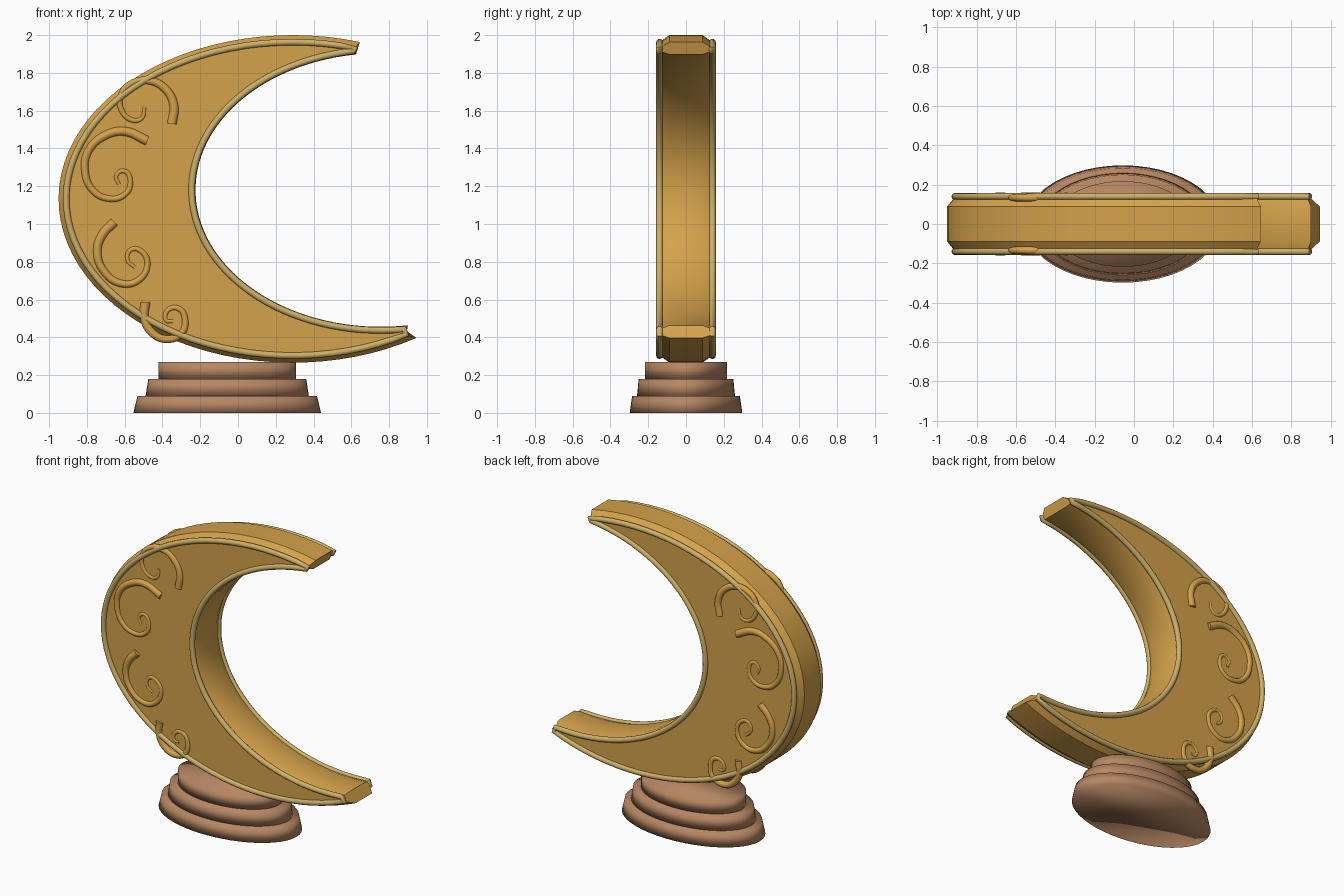
import bpy, bmesh
from math import acos, cos, sin, pi, radians

cube = bpy.data.objects.get("Cube")
if cube:
    bpy.data.objects.remove(cube)


def material(name, rgb):
    m = bpy.data.materials.new(name)
    m.use_nodes = True
    m.diffuse_color = (*rgb, 1)
    bsdf = next(n for n in m.node_tree.nodes if n.type == 'BSDF_PRINCIPLED')
    bsdf.inputs["Base Color"].default_value = (*rgb, 1)
    return m


gold = material("warm gold", (0.66, 0.36, 0.07))
pale_gold = material("pale gold", (0.61, 0.43, 0.14))
wood = material("brown wood", (0.47, 0.24, 0.125))

STEPS = 56
FACE_Y = 0.14    # flat front and back
RIM_Y = 0.088    # where the chamfer meets the rim


def activate(obj):
    bpy.ops.object.select_all(action='DESELECT')
    obj.select_set(True)
    bpy.context.view_layer.objects.active = obj


def add_mesh(name, bm, mat):
    bmesh.ops.recalc_face_normals(bm, faces=bm.faces)
    mesh = bpy.data.meshes.new(name)
    bm.to_mesh(mesh)
    bm.free()
    obj = bpy.data.objects.new(name, mesh)
    bpy.context.collection.objects.link(obj)
    mesh.materials.append(mat)
    activate(obj)
    return obj


def arc(cx, cz, a, b, x_top, x_bottom):
    """Left side of an ellipse from its upper end to its lower end."""
    t0 = acos((x_top - cx) / a)
    t1 = 2 * pi - acos((x_bottom - cx) / a)
    ts = [t0 + (t1 - t0) * i / STEPS for i in range(STEPS + 1)]
    return [(cx + a * cos(t), cz + b * sin(t)) for t in ts]


def add_tube(name, points, depth, mat, closed=False, taper=1.0, kind='POLY'):
    """Round tube through 3D points, thinning towards its end."""
    curve = bpy.data.curves.new(name, 'CURVE')
    curve.dimensions = '3D'
    curve.bevel_depth = depth
    curve.bevel_resolution = 3
    curve.resolution_u = 6
    curve.use_fill_caps = True
    spline = curve.splines.new(kind)
    pts = spline.bezier_points if kind == 'BEZIER' else spline.points
    pts.add(len(points) - 1)
    for i, (pt, co) in enumerate(zip(pts, points)):
        pt.radius = 1 + (taper - 1) * i / (len(points) - 1)
        if kind == 'BEZIER':
            pt.co = co
            pt.handle_left_type = pt.handle_right_type = 'AUTO'
        else:
            pt.co = (*co, 1)
    spline.use_cyclic_u = closed
    curve.materials.append(mat)
    obj = bpy.data.objects.new(name, curve)
    bpy.context.collection.objects.link(obj)
    activate(obj)
    bpy.ops.object.convert(target='MESH')
    bpy.ops.object.shade_smooth_by_angle(angle=radians(50))


# Crescent: chamfered section lofted between outer and inner arcs
outer_rim = arc(0.29, 1.133, 1.24, 0.867, 0.645, 0.945)
outer_face = arc(0.29, 1.133, 1.20, 0.83, 0.62, 0.89)
inner_face = arc(0.755, 1.18, 1.0, 0.743, 0.61, 0.88)
inner_rim = arc(0.755, 1.18, 0.98, 0.724, 0.625, 0.90)
section = [(outer_rim, -RIM_Y), (outer_face, -FACE_Y), (inner_face, -FACE_Y), (inner_rim, -RIM_Y),
           (inner_rim, RIM_Y), (inner_face, FACE_Y), (outer_face, FACE_Y), (outer_rim, RIM_Y)]
bm = bmesh.new()
rings = [[bm.verts.new((path[i][0], y, path[i][1])) for path, y in section]
         for i in range(STEPS + 1)]
for r, s in zip(rings, rings[1:]):
    for k in range(len(section)):
        j = (k + 1) % len(section)
        bm.faces.new((r[k], r[j], s[j], s[k]))
bm.faces.new(rings[0])
bm.faces.new(rings[-1])
add_mesh("crescent_body", bm, gold)
bpy.ops.object.shade_smooth_by_angle(angle=radians(22))

# Curl paths (x, z), from thick outer end to thin inner end
curls = [
    [(-.35, 1.53), (-.34, 1.63), (-.39, 1.72), (-.48, 1.76), (-.57, 1.74), (-.62, 1.68),
     (-.62, 1.61), (-.56, 1.55), (-.51, 1.56), (-.495, 1.62)],
    [(-.48, 1.44), (-.60, 1.49), (-.70, 1.47), (-.79, 1.39), (-.81, 1.28), (-.77, 1.18),
     (-.69, 1.135), (-.60, 1.155), (-.57, 1.22), (-.60, 1.28), (-.645, 1.255), (-.63, 1.21)],
    [(-.655, 1.01), (-.72, .94), (-.745, .85), (-.71, .75), (-.62, .685), (-.53, .70),
     (-.48, .78), (-.505, .85), (-.565, .865), (-.585, .81), (-.545, .77)],
    [(-.49, .585), (-.495, .50), (-.45, .42), (-.37, .39), (-.30, .42), (-.28, .49),
     (-.31, .55), (-.37, .545), (-.38, .49), (-.345, .485)],
]

# Edge trim and curls on both flat sides
for side, sign in (("front", -1), ("back", 1)):
    loop = outer_face + inner_face[::-1]
    add_tube(f"edge_trim_{side}", [(x, sign * FACE_Y, z) for x, z in loop],
             0.018, pale_gold, closed=True)
    for n, path in enumerate(curls, 1):
        add_tube(f"curl_{side}_{n}", [(x, sign * (FACE_Y - 0.006), z) for x, z in path],
                 0.026, gold, taper=0.42, kind='BEZIER')

# Stepped oval base: bottom radius, top radius of each tier
TIER = 0.09
for n, (low, high) in enumerate([(0.497, 0.475), (0.432, 0.418), (0.363, 0.363)]):
    bm = bmesh.new()
    bmesh.ops.create_cone(bm, cap_ends=True, segments=48, radius1=low, radius2=high, depth=TIER)
    for v in bm.verts:
        v.co.x -= 0.057
        v.co.y *= 0.6
        v.co.z += TIER * (n + 0.5)
    add_mesh(f"base_tier_{n + 1}", bm, wood)
    bpy.ops.object.shade_smooth()
